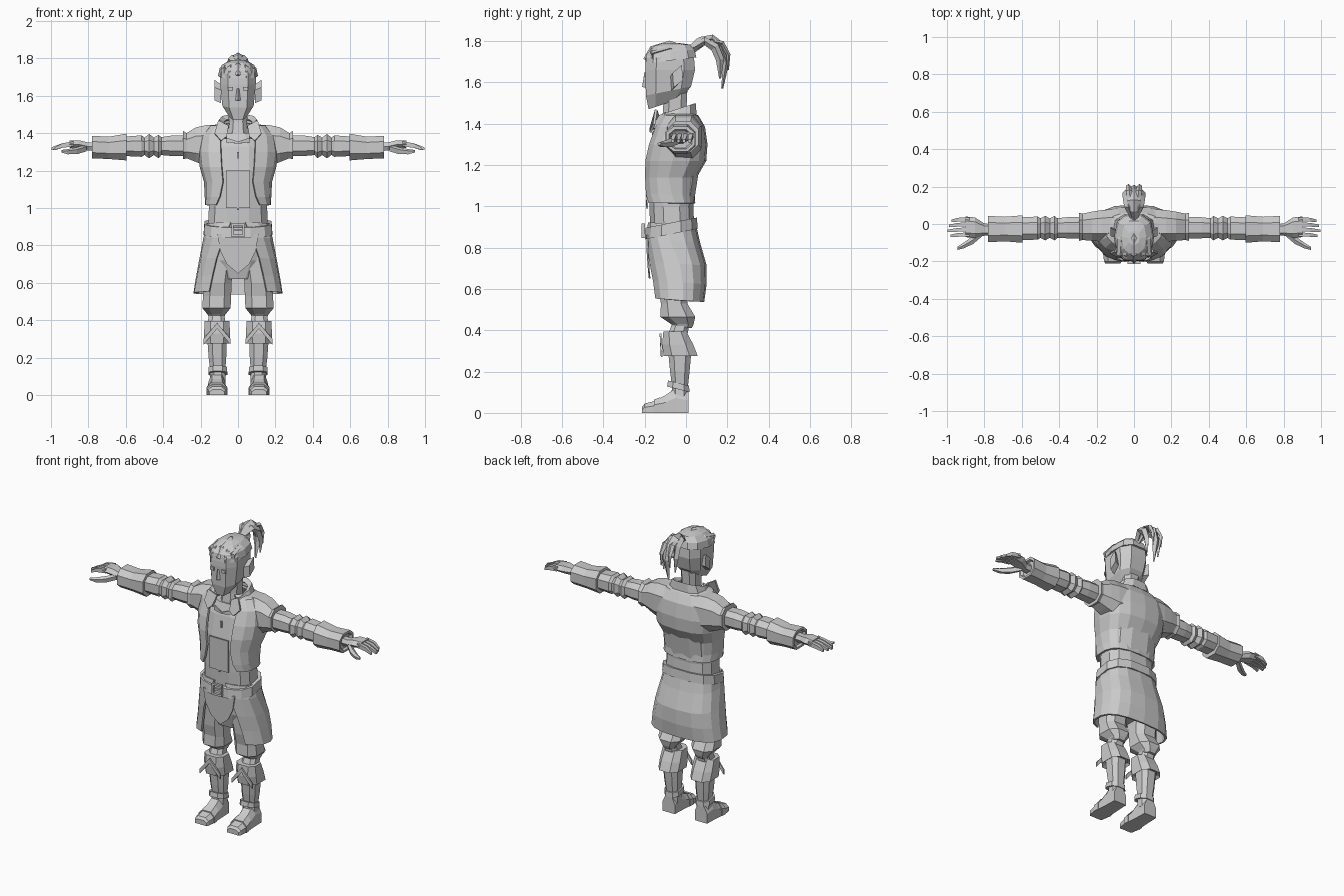
import bpy, bmesh, math
from mathutils import Vector

grey = bpy.data.materials.new("plain_grey")
grey.diffuse_color = (0.6, 0.6, 0.6, 1)


def finish(name, bm, mirror=False, solid=0):
    bmesh.ops.recalc_face_normals(bm, faces=bm.faces)
    me = bpy.data.meshes.new(name)
    bm.to_mesh(me)
    bm.free()
    me.materials.append(grey)
    ob = bpy.data.objects.new(name, me)
    bpy.context.collection.objects.link(ob)
    if solid:
        ob.modifiers.new("thickness", 'SOLIDIFY').thickness = solid
    if mirror:
        ob.modifiers.new("mirror", 'MIRROR')
    return ob


def skin(name, rows, closed=True, caps=True, **kw):
    """Join rows of points with quads."""
    bm = bmesh.new()
    vs = [[bm.verts.new(p) for p in r] for r in rows]
    n = len(rows[0])
    for a, b in zip(vs, vs[1:]):
        for i in range(n if closed else n - 1):
            j = (i + 1) % n
            bm.faces.new((a[i], a[j], b[j], b[i]))
    if closed and caps:
        bm.faces.new(vs[0])
        bm.faces.new(vs[-1])
    return finish(name, bm, **kw)


def section(c, r, b0, b1, n, gap=0, power=0.75):
    """Boxy ellipse; gap (degrees) opens it at the front."""
    out = []
    for i in range(n):
        if gap:
            t = math.radians(-90 + gap + (360 - 2 * gap) * i / (n - 1))
        else:
            t = math.radians(-90) + 2 * math.pi * (i + 0.5) / n
        f = lambda v: math.copysign(abs(v) ** power, v)
        out.append((c + r * f(math.cos(t)), (b0 + b1) / 2 + (b1 - b0) / 2 * f(math.sin(t))))
    return out


def upright(name, rings, n=8, tilt=0, power=0.75, **kw):
    """Rings: z, centre x, half width, y front, y back[, gap[, tilt]]"""
    rows = []
    for z, c, r, y0, y1, *e in rings:
        g = e[0] if e else 0
        tl = e[1] if len(e) > 1 else tilt
        rows.append([(x, y, z + tl * y) for x, y in section(c, r, y0, y1, n, g, power)])
    return skin(name, rows, closed=not (rings[0][5:] and rings[0][5]), **kw)


def sideways(name, rings, n=8, power=0.8):
    """Mirrored limb. Rings: x, centre y, half depth, z low, z high"""
    return skin(name, [[(x, y, z) for y, z in section(c, r, z0, z1, n, 0, power)]
                       for x, c, r, z0, z1 in rings], mirror=True)


def strand(name, pts, mirror=False):
    """Lock of hair in the yz plane: x, y, z, half width, half thickness"""
    rows = []
    for i, (x, y, z, w, t) in enumerate(pts):
        a, b = pts[max(i - 1, 0)], pts[min(i + 1, len(pts) - 1)]
        d = Vector((0, b[1] - a[1], b[2] - a[2])).normalized()
        nrm = Vector((0, -d.z, d.y)) * t
        p = Vector((x, y, z))
        sx = Vector((w, 0, 0))
        rows.append([p - sx, p + nrm, p + sx, p - nrm])
    skin(name, rows, mirror=mirror)


def plate(name, pts, thick=0.008, mirror=False):
    bm = bmesh.new()
    bm.faces.new([bm.verts.new(p) for p in pts])
    return finish(name, bm, mirror, thick)


def box(name, c, s, mirror=False):
    bm = bmesh.new()
    bmesh.ops.create_cube(bm, size=1)
    for v in bm.verts:
        v.co = Vector(c) + Vector([a * b for a, b in zip(v.co, s)])
    return finish(name, bm, mirror)


# Head, hair and neck
upright("head", [(1.53, 0, .045, -.185, -.02, 0, .33), (1.575, 0, .088, -.2, .03, 0, .2),
                 (1.66, 0, .1, -.203, .05), (1.72, 0, .1, -.2, .045),
                 (1.76, 0, .075, -.17, .02)], n=8, power=.65)
upright("hair_cap", [(1.715, 0, .107, -.202, .055, 0, .12), (1.755, 0, .098, -.195, .045, 0, .1),
                     (1.783, 0, .065, -.16, .02, 0, .05), (1.792, 0, .03, -.11, -.04)], n=10, power=.75)
for k, x in enumerate((0, .04, .075)):
    strand("hair_lock", [(x, -.2 + .02 * k, 1.71, .012, .008), (x, -.165, 1.765 - .012 * k, .018, .012),
                         (x * .9, -.08, 1.79 - .013 * k, .02, .012),
                         (x * .3, .03, 1.755, .015, .01)], mirror=x > 0)
strand("ponytail_root", [(0, .0, 1.74, .03, .03), (0, .04, 1.77, .022, .022), (0, .07, 1.795, .03, .025)])
strand("ponytail_middle", [(0, .03, 1.765, .02, .02), (0, .075, 1.80, .035, .022), (0, .125, 1.812, .035, .02),
                           (0, .17, 1.775, .035, .022), (0, .195, 1.7, .025, .015), (0, .175, 1.57, .005, .005)])
strand("ponytail_side", [(.01, .04, 1.77, .015, .015), (.03, .09, 1.80, .022, .02), (.04, .14, 1.77, .02, .022),
                         (.045, .165, 1.71, .017, .02), (.04, .165, 1.62, .004, .005)], mirror=True)
strand("ponytail_tip", [(.02, .12, 1.8, .015, .012), (.025, .175, 1.79, .018, .012),
                        (.03, .205, 1.735, .012, .01), (.03, .205, 1.66, .003, .003)], mirror=True)
skin("ear", [[(x, y, z) for y, z in p] for x, p in (
    (.09, ((-.075, 1.63), (-.04, 1.66), (-.03, 1.60), (-.07, 1.56))),
    (.125, ((-.065, 1.645), (-.02, 1.685), (-.015, 1.61), (-.06, 1.575))))], mirror=True)
box("eye", (.04, -.2, 1.637), (.026, .009, .02), True)
skin("nose", [[(-.006, -.197, 1.64), (.006, -.197, 1.64), (0, -.203, 1.64)],
              [(-.014, -.197, 1.575), (.014, -.197, 1.575), (0, -.212, 1.578)]])
upright("neck", [(1.36, 0, .065, -.13, .02), (1.46, 0, .052, -.115, .005), (1.56, 0, .055, -.11, .01)])

# Shirt under the jacket
upright("shirt", [(.86, 0, .165, -.175, .045), (1.0, 0, .16, -.18, .038), (1.2, 0, .165, -.18, .07),
                  (1.33, 0, .16, -.155, .08), (1.4, 0, .1, -.13, .05)], n=12)
plate("shirt_placket", [(-.065, -.184, 1.0), (.065, -.184, 1.0), (.065, -.186, 1.2), (-.065, -.186, 1.2)])
for z in (1.01, 1.08, 1.14, 1.28):
    box("lace", (0, -.188 if z < 1.2 else -.168, z), (.012, .009, .04))
plate("lace_bow", [(0, -.165, 1.355), (.06, -.15, 1.375), (.065, -.15, 1.35), (0, -.165, 1.345)], mirror=True)

# Open jacket with collar
upright("jacket", [(1.015, 0, .178, -.2, .045, 36), (1.06, 0, .178, -.204, .042, 27), (1.14, 0, .182, -.204, .052, 20),
                   (1.22, 0, .205, -.203, .098, 19), (1.30, 0, .215, -.185, .104, 19),
                   (1.385, 0, .2, -.155, .092, 22), (1.44, 0, .15, -.12, .06, 26),
                   (1.455, 0, .075, -.11, .03, 32)], n=15, solid=.012)
upright("collar", [(1.43, 0, .125, -.175, .055, 26), (1.485, 0, .1, -.14, .05, 26),
                   (1.47, 0, .075, -.12, .03, 32)], n=10, tilt=.33, solid=.01)
plate("lapel", [(.05, -.14, 1.44), (.105, -.15, 1.47), (.125, -.16, 1.4), (.09, -.178, 1.36), (.06, -.175, 1.385)],
      .012, True)
sideways("shoulder_sleeve", [(.1, -.005, .09, 1.22, 1.45), (.17, -.01, .09, 1.22, 1.45),
                             (.225, -.012, .083, 1.24, 1.437), (.275, -.015, .075, 1.262, 1.405),
                             (.295, -.015, .08, 1.255, 1.418)])

# Arms
sideways("shirt_sleeve", [(.27, -.02, .06, 1.275, 1.39), (.36, -.02, .06, 1.275, 1.39), (.41, -.022, .056, 1.28, 1.382),
                          (.425, -.022, .07, 1.262, 1.395), (.45, -.022, .055, 1.28, 1.38),
                          (.475, -.022, .07, 1.262, 1.4), (.5, -.022, .056, 1.28, 1.38),
                          (.515, -.022, .066, 1.27, 1.392), (.61, -.025, .064, 1.275, 1.385)])
sideways("forearm_cuff", [(.595, -.027, .065, 1.27, 1.39), (.597, -.027, .078, 1.25, 1.402),
                          (.69, -.027, .07, 1.258, 1.385), (.78, -.027, .075, 1.262, 1.39),
                          (.78, -.027, .06, 1.275, 1.375), (.765, -.027, .05, 1.28, 1.37)])
sideways("palm", [(.75, -.03, .03, 1.3, 1.355), (.80, -.03, .032, 1.305, 1.352), (.85, -.02, .055, 1.315, 1.365),
                  (.90, -.015, .055, 1.32, 1.362)], n=6)
for k in range(4):
    y = .025 - .027 * k
    e = (.975, .99, .998, .98)[k]
    sideways("finger", [(.88, y, .014, 1.325, 1.36), (.94, y - .002, .0135, 1.318, 1.35),
                        (e, y - .008, .009, 1.308, 1.326)], n=4, power=.8)
sideways("thumb", [(.81, -.045, .02, 1.30, 1.34), (.86, -.085, .022, 1.285, 1.325),
                   (.91, -.115, .016, 1.285, 1.315), (.945, -.13, .009, 1.295, 1.31)], n=5)

# Belt and skirt
upright("belt", [(.88, 0, .178, -.19, .05), (.88, 0, .188, -.203, .06), (.935, 0, .184, -.198, .056),
                 (.935, 0, .16, -.18, .04)], n=12, tilt=.2, caps=False)
for x, z, w, h in ((0, .852, .07, .012), (0, .912, .07, .012), (-.03, .882, .012, .07), (.03, .882, .012, .07)):
    box("buckle_side", (x, -.207, z), (w, .016, h))
box("buckle_tongue", (0, -.205, .882), (.04, .012, .012))
upright("skirt", [(.91, 0, .17, -.185, .05, 8), (.83, 0, .186, -.197, .068, 18), (.72, 0, .208, -.19, .1, 27),
                  (.63, 0, .225, -.175, .1, 31), (.543, 0, .24, -.165, .088, 34)], n=15, tilt=-.07, solid=.012)
plate("front_flap", [(-.11, -.192, .86), (.11, -.192, .86), (.095, -.19, .77), (.06, -.185, .7), (0, -.18, .65),
                     (-.06, -.185, .7), (-.095, -.19, .77)])
upright("hips", [(.62, 0, .1, -.13, .04), (.72, 0, .17, -.16, .06), (.86, 0, .165, -.175, .045)], n=10)

# Legs and boots
upright("trouser_leg", [(.41, .115, .04, -.06, .03), (.43, .115, .05, -.075, .04), (.465, .115, .08, -.13, .05),
                        (.53, .112, .08, -.125, .01), (.6, .11, .08, -.14, .02), (.74, .095, .085, -.15, .04)],
        mirror=True)
upright("boot_shaft", [(.06, .11, .045, -.075, .012), (.13, .108, .042, -.07, .012), (.2, .11, .05, -.08, .02),
                       (.3, .112, .055, -.09, .03), (.38, .114, .05, -.09, .01), (.43, .115, .045, -.07, .02)],
        mirror=True)
upright("boot_cuff", [(.29, .11, .058, -.09, .04), (.275, .112, .073, -.113, .062), (.33, .112, .074, -.12, .04),
                      (.395, .112, .07, -.113, .005), (.395, .112, .05, -.09, 0)], mirror=True)
plate("cuff_point", [(.04, -.122, .3), (.112, -.128, .385), (.184, -.122, .3), (.184, -.122, .27),
                     (.112, -.126, .355), (.04, -.122, .27)], .009, True)
upright("ankle_strap", [(.105, .108, .046, -.085, .015), (.105, .108, .054, -.095, .02),
                        (.135, .108, .052, -.09, .018), (.135, .108, .04, -.07, .01)], tilt=-.25, mirror=True)


# Feet: slices running from heel to toe
def foot_slices(name, slices):
    skin(name, [[(.113 - w, y, z0), (.113 + w, y, z0), (.113 + w, y, z0 + (z1 - z0) * .6),
                 (.113 + w * .55, y, z1), (.113 - w * .55, y, z1), (.113 - w, y, z0 + (z1 - z0) * .6)]
                for y, w, z0, z1 in slices], mirror=True)


foot_slices("shoe", [(.012, .043, 0, .1), (-.05, .045, 0, .12), (-.1, .048, 0, .085),
                     (-.16, .052, 0, .055), (-.2, .047, 0, .045), (-.212, .04, 0, .03)])
foot_slices("toe_strap", [(-.125, .053, .0, .076), (-.155, .056, .0, .064)])
